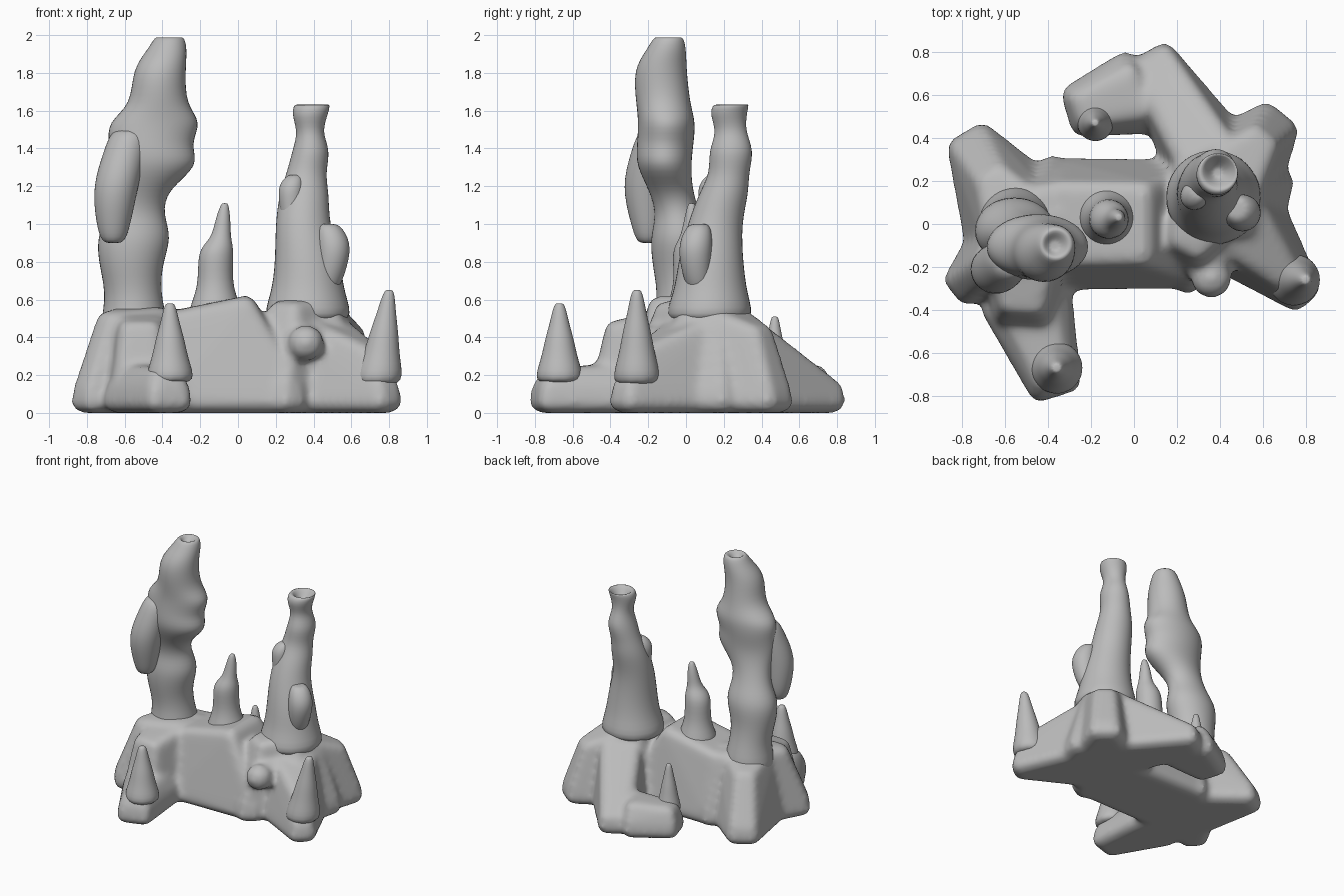
import bpy, bmesh, math
from mathutils import Matrix, Vector

cube = bpy.data.objects.get("Cube")
if cube:
    bpy.data.objects.remove(cube)

stone = bpy.data.materials.new("grey stone")
stone.use_nodes = True
stone_grey = (0.5, 0.5, 0.5, 1)
stone.diffuse_color = stone_grey
stone.node_tree.nodes["Principled BSDF"].inputs["Base Color"].default_value = stone_grey


def make_object(name, bm):
    bmesh.ops.recalc_face_normals(bm, faces=bm.faces[:])
    for face in bm.faces:
        face.smooth = True
    mesh = bpy.data.meshes.new(name)
    bm.to_mesh(mesh)
    bm.free()
    mesh.materials.append(stone)
    obj = bpy.data.objects.new(name, mesh)
    bpy.context.collection.objects.link(obj)
    return obj


def add_ball(bm, position, radius):
    bmesh.ops.create_icosphere(bm, subdivisions=2, radius=radius,
                               matrix=Matrix.Translation(position))


def add_spur(bm, core, toe, core_width, toe_width, core_height, toe_height, reach=0.6):
    """Convex ridge running from a core down to a toe, wide at the foot and narrow on top."""
    part = bmesh.new()
    core, toe = Vector(core), Vector(toe)
    side = (toe - core).orthogonal().normalized()
    crest = core.lerp(toe, reach)
    for sign in (-1, 1):
        for spot, width in ((core, core_width), (toe, toe_width)):
            foot = spot + side * width * sign
            add_ball(part, (foot.x, foot.y, 0.06), 0.06)
            add_ball(part, (foot.x, foot.y, 0.12), 0.05)
        for spot, width, height in ((core, core_width, core_height),
                                    (crest, toe_width, toe_height)):
            top = spot + side * width * sign * 0.6
            add_ball(part, (top.x, top.y, height), 0.06)
    hull = bmesh.ops.convex_hull(part, input=part.verts[:])
    inside = [item for item in hull["geom_interior"] if isinstance(item, bmesh.types.BMVert)]
    bmesh.ops.delete(part, geom=inside, context="VERTS")
    temporary = bpy.data.meshes.new("spur")
    part.to_mesh(temporary)
    part.free()
    bm.from_mesh(temporary)
    bpy.data.meshes.remove(temporary)


def loft(name, rings, sides=10):
    """Smooth column through rings of (x, y, z, radius, optional depth ratio)."""
    bm = bmesh.new()
    loops = []
    for x, y, z, radius, *ratio in rings:
        wide = radius * 1.08
        deep = wide * (ratio[0] if ratio else 1)
        angles = [math.tau * i / sides for i in range(sides)]
        loops.append([bm.verts.new((x + wide * math.cos(a), y + deep * math.sin(a), z))
                      for a in angles])
    for low, high in zip(loops, loops[1:]):
        for i in range(sides):
            j = (i + 1) % sides
            bm.faces.new((low[i], low[j], high[j], high[i]))
    for loop in (loops[0], loops[-1]):
        centre = bm.verts.new(sum((v.co for v in loop), Vector()) / sides)
        for i in range(sides):
            bm.faces.new((loop[i], loop[(i + 1) % sides], centre))
    obj = make_object(name, bm)
    subdivision = obj.modifiers.new("smooth form", "SUBSURF")
    subdivision.levels = subdivision.render_levels = 2


def spire(name, x, y, bottom, top, width, lean=0):
    """Slim pinnacle with a flared foot and a slight shoulder."""
    profile = ((0, 1.4), (0.3, 0.95), (0.55, 0.75), (0.75, 0.5), (1, 0.28))
    loft(name, [(x + lean * part, y, bottom + (top - bottom) * part, width * size)
                for part, size in profile])


# Rock base: spurs around two mounds, fused into one soft mass
left_mound = (-0.5, -0.05)
right_mound = (0.37, 0.12)
base = bmesh.new()
add_spur(base, left_mound, (-0.76, 0.38), 0.25, 0.06, 0.5, 0.43)
add_spur(base, left_mound, (-0.8, -0.29), 0.2, 0.04, 0.5, 0.48)
add_spur(base, left_mound, (-0.52, -0.45), 0.2, 0.1, 0.5, 0.43, 0.8)
add_spur(base, left_mound, (-0.3, 0.2), 0.2, 0.1, 0.5, 0.48)
add_spur(base, (-0.5, -0.35), (-0.37, -0.75), 0.16, 0.07, 0.2, 0.18, 0.9)
add_spur(base, (-0.35, 0), (0.3, 0), 0.25, 0.24, 0.48, 0.56)
add_spur(base, right_mound, (0.66, 0.47), 0.25, 0.06, 0.55, 0.41, 0.75)
add_spur(base, right_mound, (0.78, -0.32), 0.25, 0.04, 0.5, 0.3, 0.8)
add_spur(base, right_mound, (0.18, -0.23), 0.2, 0.08, 0.56, 0.53)
add_spur(base, right_mound, (0.65, 0.05), 0.2, 0.15, 0.55, 0.45)
# Curled arm at the back
add_spur(base, (0.35, 0.3), (0.08, 0.75), 0.16, 0.07, 0.45, 0.2, 0.75)
add_spur(base, (0, 0.61), (-0.26, 0.53), 0.14, 0.07, 0.2, 0.18, 0.9)
# Knob on the front face
for y in (-0.25, -0.15):
    add_ball(base, (0.36, y, 0.37), 0.1)

rock = make_object("rock_base", base)
fuse = rock.modifiers.new("fuse", "REMESH")
fuse.mode = "VOXEL"
fuse.voxel_size = 0.02
fuse.use_smooth_shade = True
soften = rock.modifiers.new("soften", "SMOOTH")
soften.factor = 0.5
soften.iterations = 12

# Tall chimney with a hollow mouth
loft("tall_chimney", [
    (-0.55, 0, 0.4, 0.2), (-0.55, 0, 0.6, 0.14),
    (-0.57, -0.03, 0.77, 0.16, 0.9), (-0.55, -0.03, 0.93, 0.2, 0.8),
    (-0.54, -0.04, 1.05, 0.14, 0.8), (-0.52, -0.08, 1.18, 0.14, 0.8),
    (-0.44, -0.12, 1.31, 0.24, 0.6), (-0.47, -0.11, 1.42, 0.21, 0.7),
    (-0.44, -0.1, 1.54, 0.25, 0.6), (-0.42, -0.12, 1.63, 0.14),
    (-0.42, -0.14, 1.82, 0.14), (-0.37, -0.1, 1.93, 0.1),
    (-0.36, -0.09, 2.01, 0.07), (-0.37, -0.1, 1.95, 0.03)])
loft("hanging_lobe", [
    (-0.66, -0.2, 0.9, 0.06), (-0.66, -0.2, 1, 0.09),
    (-0.65, -0.22, 1.2, 0.12), (-0.6, -0.18, 1.38, 0.11), (-0.57, -0.15, 1.5, 0.1)])

# Second chimney with a flared mouth and side knobs
loft("short_chimney", [
    (0.37, 0.12, 0.48, 0.25), (0.37, 0.13, 0.63, 0.19),
    (0.37, 0.13, 0.8, 0.17), (0.34, 0.15, 1, 0.14),
    (0.35, 0.2, 1.16, 0.13), (0.36, 0.23, 1.27, 0.1),
    (0.39, 0.24, 1.39, 0.1, 1.2), (0.38, 0.24, 1.49, 0.06, 1.2),
    (0.38, 0.22, 1.59, 0.1), (0.4, 0.25, 1.66, 0.09), (0.39, 0.24, 1.56, 0.03)])
loft("shoulder_knob", [
    (0.47, 0.07, 0.64, 0.06), (0.5, 0.05, 0.78, 0.08),
    (0.51, 0.05, 0.9, 0.09), (0.48, 0.07, 1, 0.06)])
loft("side_knob", [
    (0.3, 0.12, 0.9, 0.05), (0.28, 0.13, 1.1, 0.06),
    (0.28, 0.13, 1.2, 0.07), (0.3, 0.15, 1.26, 0.04)])

# Slim spires
loft("middle_spire", [
    (-0.12, 0.03, 0.5, 0.17), (-0.12, 0.03, 0.66, 0.08), (-0.12, 0.02, 0.86, 0.1),
    (-0.09, 0.02, 0.92, 0.05), (-0.08, 0.03, 1.02, 0.04), (-0.07, 0.03, 1.11, 0.02)])
spire("front_spire", -0.36, -0.67, 0.16, 0.58, 0.1)
spire("left_spire", 0.74, -0.26, 0.15, 0.65, 0.1, lean=0.06)
spire("back_spire", -0.18, 0.47, 0.14, 0.51, 0.07)
